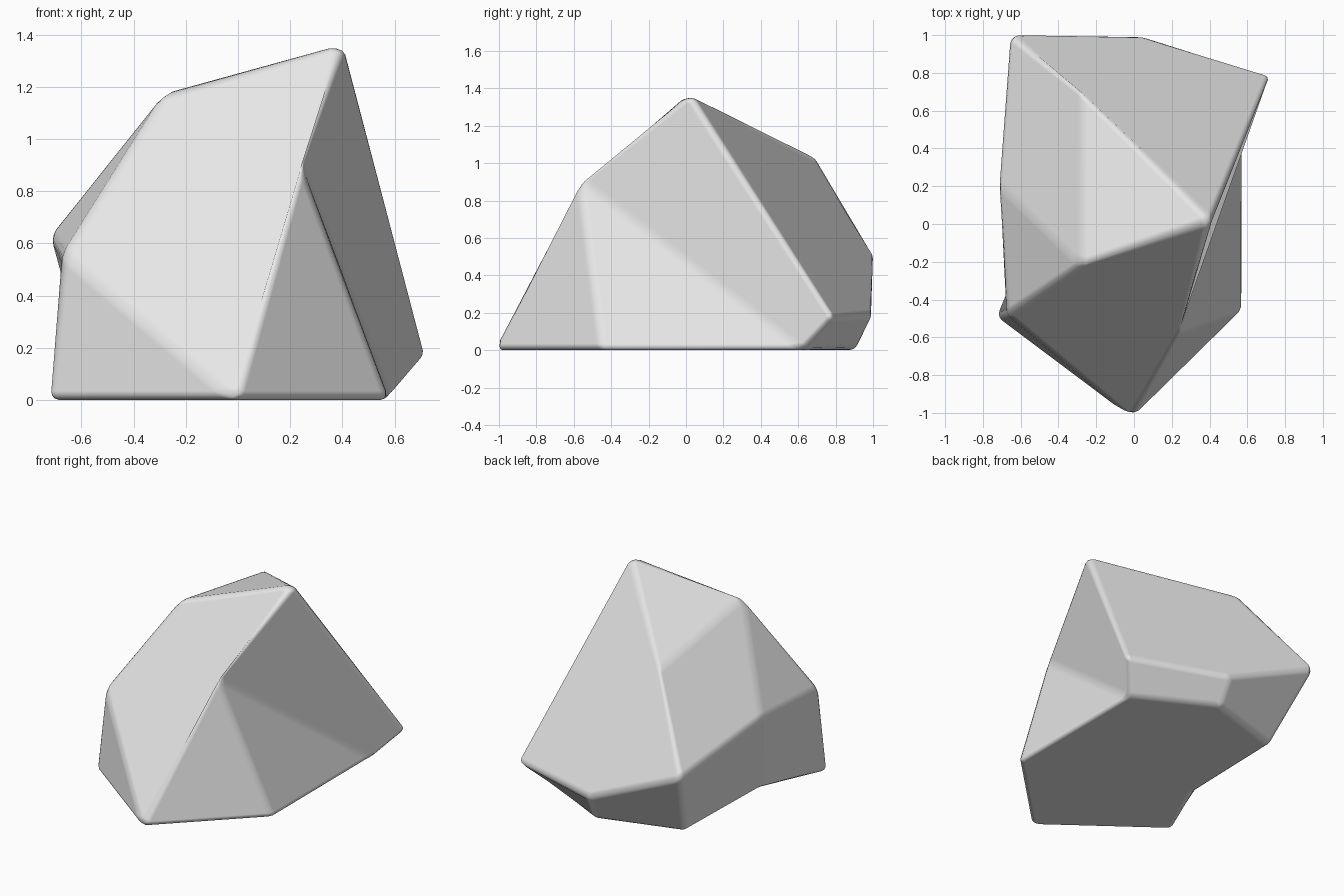
import bpy
import bmesh
import math
from mathutils import Vector

cube = bpy.data.objects.get("Cube")
if cube:
    bpy.data.objects.remove(cube, do_unlink=True)

# Corners of the boulder
corners = {
    "A": (0.41, 0.02, 1.37),     # peak
    "B": (-0.28, -0.22, 1.18),   # upper shoulder
    "L": (-0.28, 0.71, 1.03),    # rear shoulder
    "C": (0.24, -0.57, 0.91),    # front ridge
    "H": (-0.67, -0.48, 0.56),   # side, front
    "J": (-0.72, 0.21, 0.63),    # side, middle
    "K": (-0.66, 1.01, 0.50),    # side, back
    "M": (0.04, 1.00, 0.19),     # back
    "F": (0.73, 0.79, 0.17),     # back corner
    "D": (-0.01, -1.03, 0),      # base outline from here on
    "E": (0.58, -0.45, 0),
    "G": (0.58, 0.63, 0),
    "N": (0.05, 0.91, 0),
    "P": (-0.51, 0.74, 0),
    "Q": (-0.53, -0.05, 0),
    "I": (-0.73, -0.49, 0),
}

# Facets, each spelled by its corners
facets = ("DCABH DEC CEG CGFA ABL HBJ BLKJ ALKMF DHI "
          "HJQI JKPQ KMNP MFGN DIQPNGE").split()

bm = bmesh.new()
verts = {name: bm.verts.new(Vector(co)) for name, co in corners.items()}
for facet in facets:
    bm.faces.new([verts[c] for c in facet])
bmesh.ops.recalc_face_normals(bm, faces=bm.faces)
mesh = bpy.data.meshes.new("boulder")
bm.to_mesh(mesh)
bm.free()

boulder = bpy.data.objects.new("boulder", mesh)
bpy.context.collection.objects.link(boulder)

# Plain stone colour
stone = bpy.data.materials.new("stone grey")
stone.use_nodes = True
colour = (0.8, 0.8, 0.8, 1)
stone.diffuse_color = colour
stone.node_tree.nodes["Principled BSDF"].inputs["Base Color"].default_value = colour
mesh.materials.append(stone)

# Worn, rounded edges
bevel = boulder.modifiers.new("worn_edges", "BEVEL")
bevel.width = 0.035
bevel.segments = 3
bevel.limit_method = "NONE"
bevel.harden_normals = True

bpy.context.view_layer.objects.active = boulder
boulder.select_set(True)
bpy.ops.object.shade_smooth_by_angle(angle=math.radians(60))
